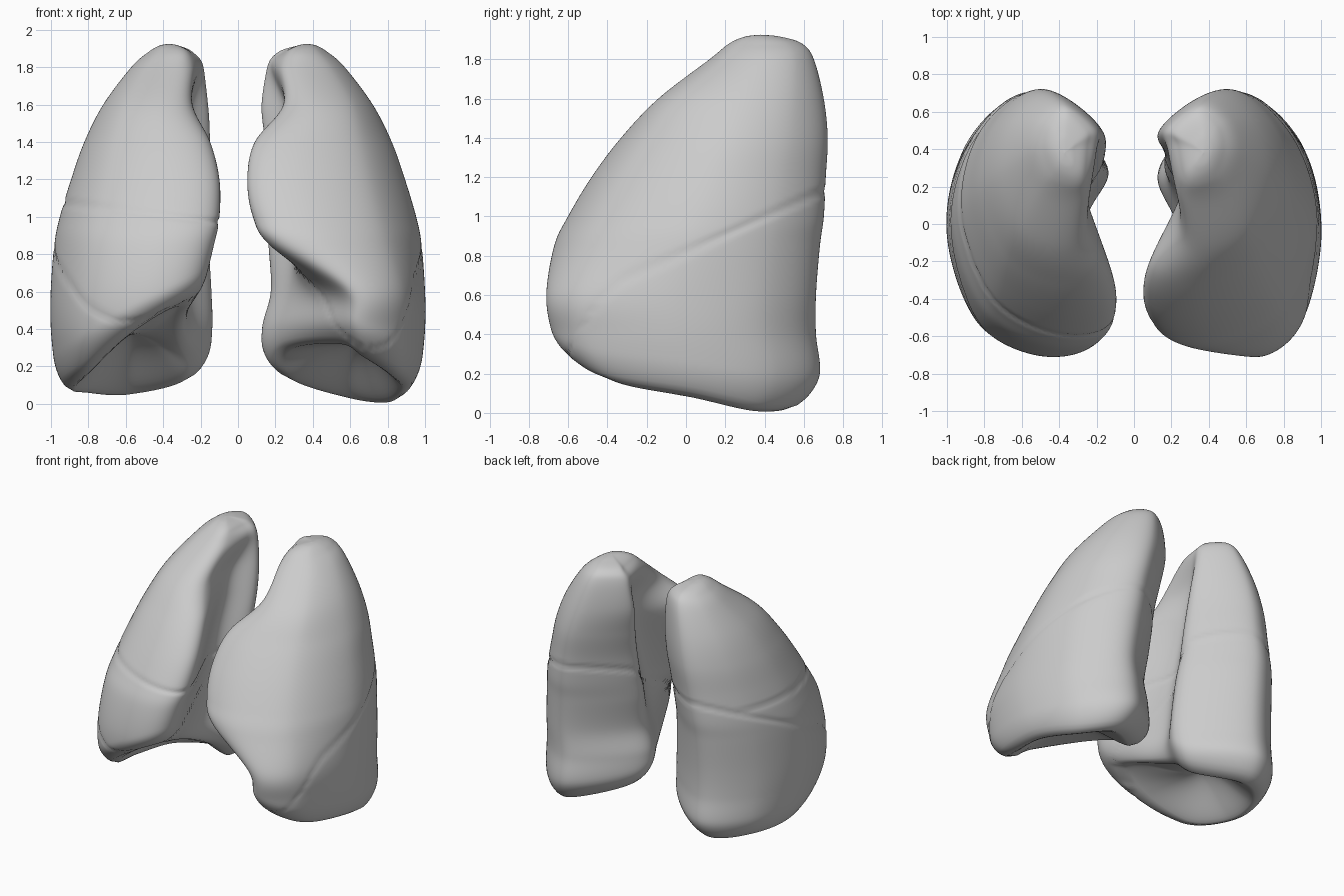
import bpy, bmesh, math
from mathutils import Vector

if "Cube" in bpy.data.objects:
    bpy.data.objects.remove(bpy.data.objects["Cube"])

COLS, ROWS, CAP = 140, 100, 18

# Shared silhouette: height, outer x, front y, back y
BODY = [(0, .95, -.57, .62), (.2, .98, -.61, .68), (.4, 1, -.68, .66), (.6, 1, -.71, .66),
        (.85, .98, -.67, .68), (1, .95, -.6, .7), (1.2, .89, -.48, .71), (1.4, .82, -.33, .72),
        (1.6, .72, -.14, .7), (1.8, .57, .12, .65), (1.88, .48, .22, .59),
        (1.915, .42, .3, .48), (1.925, .37, .38, .38)]

# Inner side at the same heights: front edge, hollow, back edge
RIGHT_INNER = [(.4, .32, .27), (.36, .25, .18), (.31, .25, .15), (.2, .28, .15), (.13, .28, .165),
               (.1, .28, .17), (.1, .28, .16), (.15, .27, .155), (.25, .26, .165), (.25, .2, .2),
               (.27, .25, .25), (.32, .32, .32), (.37, .37, .37)]
LEFT_INNER = [(.6, .3, .3), (.57, .2, .18), (.52, .22, .15), (.5, .28, .19), (.17, .3, .17),
              (.08, .3, .17), (.05, .29, .17), (.09, .27, .15), (.25, .25, .13), (.24, .18, .17),
              (.27, .24, .22), (.32, .32, .32), (.37, .37, .37)]

# Height of the lower rim: front, front outer, outer, back outer, back, back inner, hollow, front inner
RIGHT_RIM = [.4, .18, .08, .06, .05, .13, .32, .52]
LEFT_RIM = [.25, .15, .08, .01, .03, .13, .29, .32]


def spline(a, b, c, d, t):
    return b + .5 * t * (c - a + t * (2 * a - 5 * b + 4 * c - d + t * (3 * (b - c) + d - a)))


def along(rows, v):
    """Smooth value of an open table at index v."""
    n = len(rows) - 1
    i = min(int(v), n - 1)
    q = [rows[min(max(i + k, 0), n)] for k in (-1, 0, 1, 2)]
    return [spline(*c, v - i) for c in zip(*q)]


def around(points, u):
    """Smooth value of a closed table at index u."""
    i = int(u)
    q = [points[(i + k) % len(points)] for k in (-1, 0, 1, 2)]
    return spline(*q, u - i)


def mix(a, b, t):
    return a + (b - a) * t


def outline(level, u):
    """Kidney-shaped cross-section."""
    z, xo, yf, yb, front, hollow, back = level
    span = yb - yf
    xs = [mix(front, xo, .32), mix(front, xo, .78), xo, mix(back, xo, .87),
          mix(back, xo, .48), back, hollow, front]
    ys = [yf + span * f for f in (0, .13, .49, .83, 1, .75, .52, .1)]
    return Vector((around(xs, u), around(ys, u), z))


def level_at(rows, z):
    lo, hi = 0, len(rows) - 1
    for _ in range(25):
        mid = (lo + hi) / 2
        if along(rows, mid)[0] < z:
            lo = mid
        else:
            hi = mid
    return lo


def oblique(x, y, front_drop):
    """Height of the slanting fissure, level across the back."""
    back = min(1, max(0, (y - .1) / .3))
    y += .6 * back * max(0, .5 - x)
    return .82 + .44 * y - front_drop * max(0, -y - .3) ** 2


def groove(d):
    return math.exp(-(d / .014) ** 2)


def lung(name, inner, rim, side, dome, front_drop, split, material):
    rows = [b + i for b, i in zip(BODY, inner)]
    us = [8 * c / COLS for c in range(COLS)]
    rims = [max(.005, around(rim, u)) for u in us]
    starts = [level_at(rows, r) for r in rims]
    bm = bmesh.new()

    # Side wall
    rings = []
    for r in range(ROWS):
        ring = []
        for u, low, v0 in zip(us, rims, starts):
            level = along(rows, mix(v0, len(rows) - 1, r / ROWS))
            p = outline(level, u)
            # Roll the wall inward at the rim
            k = max(0, 1 - (p.z - low) / .18)
            tuck = .2 * (1 - math.sqrt(max(0, 1 - k * k)))
            centre = Vector((.58, .05, p.z))
            ring.append(bm.verts.new(p.lerp(centre, tuck)))
        rings.append(ring)

    # Hollow underside
    bottom = [v.co.copy() for v in rings[0]]
    centre = sum(bottom, Vector()) / COLS
    centre.z = dome
    for c in range(1, CAP):
        f = 1 - c / CAP
        ring = []
        for p in bottom:
            q = centre.lerp(p, f)
            q.z = mix(p.z, dome, (1 - f * f) ** 1.6)
            ring.append(bm.verts.new(q))
        rings.insert(0, ring)

    for a, b in zip(rings, rings[1:]):
        for i in range(COLS):
            j = (i + 1) % COLS
            bm.faces.new((a[i], a[j], b[j], b[i]))
    for ring, tip in ((rings[0], centre), (rings[-1], Vector((.37, .38, BODY[-1][0])))):
        v = bm.verts.new(tip)
        for i in range(COLS):
            bm.faces.new((ring[i], ring[(i + 1) % COLS], v))

    # Fissures pressed into the wall
    bmesh.ops.recalc_face_normals(bm, faces=bm.faces)
    bm.normal_update()
    for ring in rings[CAP:]:
        for v in ring:
            x, y, z = v.co
            cut = oblique(x, y, front_drop)
            depth = groove((z - cut) * .9)
            if split and z > cut:
                depth = max(depth, groove(z - .96 - .12 * x))
            v.co -= v.normal * .009 * depth

    # Place on its own side
    for v in bm.verts:
        v.co.x *= side
    bmesh.ops.recalc_face_normals(bm, faces=bm.faces)
    mesh = bpy.data.meshes.new(name)
    bm.to_mesh(mesh)
    bm.free()
    mesh.materials.append(material)
    obj = bpy.data.objects.new(name, mesh)
    bpy.context.collection.objects.link(obj)
    mesh.shade_smooth()


grey = bpy.data.materials.new("soft_grey")
grey.use_nodes = True
grey.diffuse_color = (.6, .6, .6, 1)
grey.node_tree.nodes["Principled BSDF"].inputs["Base Color"].default_value = (.6, .6, .6, 1)

lung("right_lung", RIGHT_INNER, RIGHT_RIM, -1, .37, .7, True, grey)
lung("left_lung", LEFT_INNER, LEFT_RIM, 1, .32, 2.8, False, grey)
